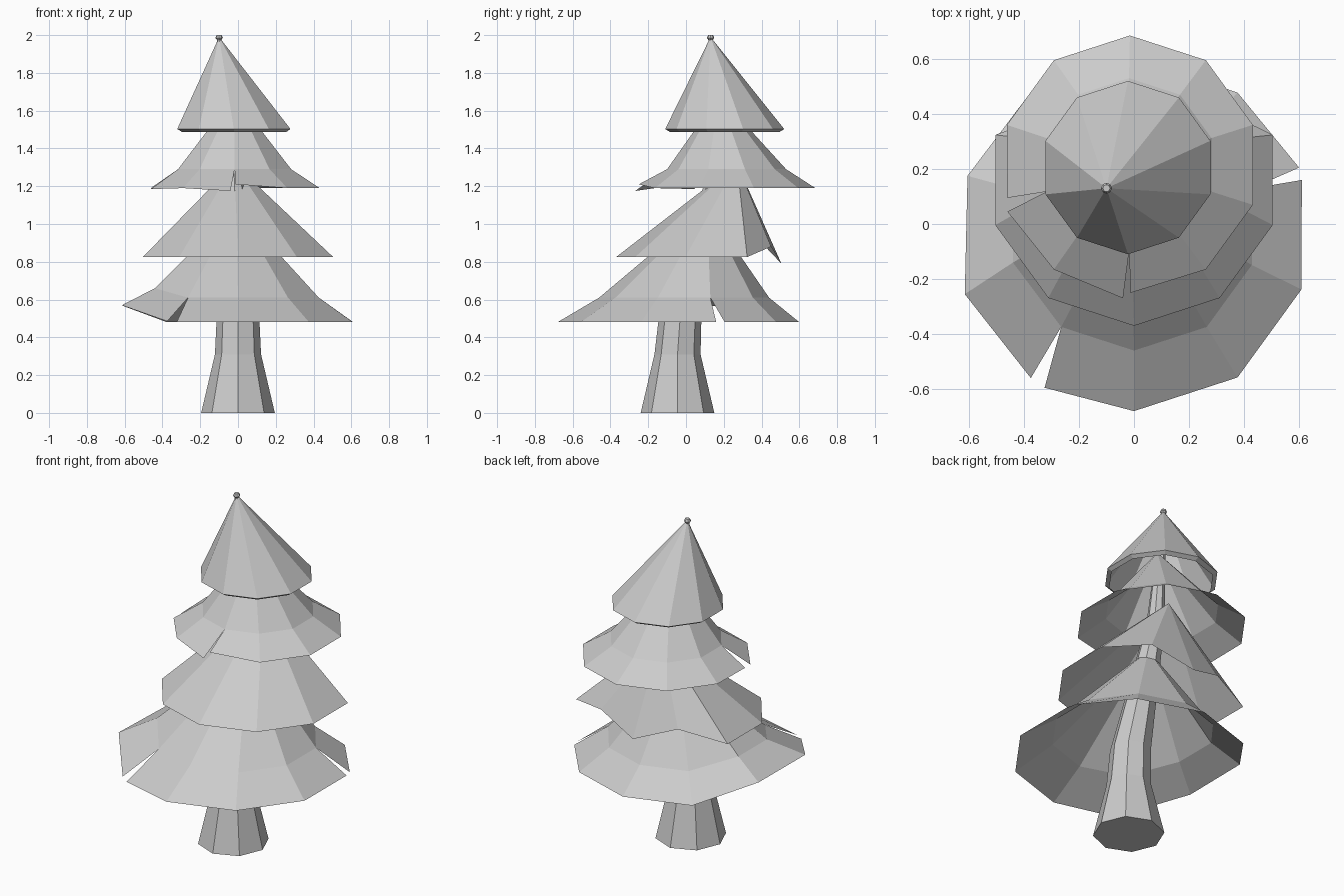
import bpy, bmesh
from math import sin, cos, radians

if "Cube" in bpy.data.objects:
    bpy.data.objects.remove(bpy.data.objects["Cube"])


def make_object(name, bm):
    bmesh.ops.remove_doubles(bm, verts=bm.verts[:], dist=0.0005)
    mesh = bpy.data.meshes.new(name)
    bm.to_mesh(mesh)
    bm.free()
    ob = bpy.data.objects.new(name, mesh)
    bpy.context.collection.objects.link(ob)
    return ob


def ring(x, y, z, r, n=10, start=18):
    return [(x + r * cos(radians(start + 360 * k / n)),
             y + r * sin(radians(start + 360 * k / n)), z) for k in range(n)]


def loft(name, rings, tip=None, edits=None, splits=None, cap=False):
    """Skirt from rings (bottom up). edits: {(ring, k): point} moves a corner.
    splits: {k: (before, after)} tears the bottom rim open at corner k."""
    splits = splits or {}
    for (i, k), p in (edits or {}).items():
        rings[i][k] = p
    n = len(rings[0])
    bm = bmesh.new()

    def face(points):
        bm.faces.new([bm.verts.new(p) for p in points])

    for k in range(n):
        j = (k + 1) % n
        for i in range(len(rings) - 1):
            a, b = rings[i][k], rings[i][j]
            if i == 0 and k in splits:
                a = splits[k][1]
            if i == 0 and j in splits:
                b = splits[j][0]
            face([a, b, rings[i + 1][j], rings[i + 1][k]])
        if tip:
            a, b = rings[-1][k], rings[-1][j]
            face([a, b, tip])
    if cap:
        face(rings[0][::-1])
        face(rings[-1])
    return make_object(name, bm)


# Trunk: flared foot, leaning core, poking out as a small nub at the tip
loft("trunk", [ring(0, -.045, 0, .195, 8, 0),
               ring(0, -.045, .31, .122, 8, 0),
               ring(0, -.03, .52, .112, 8, 0),
               ring(-.02, .16, 1.25, .05, 8, 0),
               ring(-.1, .13, 1.975, .012, 8, 0),
               ring(-.1, .13, 1.985, .02, 8, 0),
               ring(-.1, .13, 2.0, .013, 8, 0)], cap=True)

# Lowest tier: two tears, left side lifted
loft("tier_bottom", [ring(0, -.04, .48, .64), ring(0, -.01, .61, .45)],
     tip=(-.01, .11, 1.09),
     edits={(0, 4): (-.605, .175, .565), (0, 5): (-.615, -.255, .57),
            (1, 4): (-.44, .13, .66), (1, 5): (-.44, -.14, .66)},
     splits={0: ((.61, .16, .48), (.60, .205, .48)),
             6: ((-.375, -.56, .485), (-.325, -.595, .48))})

# Second tier: plain cone with the back bent inwards
loft("tier_lower_middle", [ring(0, .16, .825, .53)],
     tip=(-.02, .27, 1.32),
     edits={(0, 1): (.25, .45, .88), (0, 2): (0, .505, .79),
            (0, 3): (-.24, .42, .88)})

# Third tier: tears at front and left
loft("tier_upper_middle", [ring(-.015, .215, 1.19, .47), ring(-.018, .215, 1.29, .315)],
     tip=(-.02, .175, 1.68),
     splits={5: ((-.46, .095, 1.185), (-.46, .045, 1.185)),
             7: ((-.04, -.27, 1.175), (-.012, -.25, 1.21))})

# Top tier: cone with a small turned-under lip
loft("tier_top", [ring(-.02, .205, 1.487, .29), ring(-.022, .205, 1.503, .315)],
     tip=(-.1, .13, 1.99))
